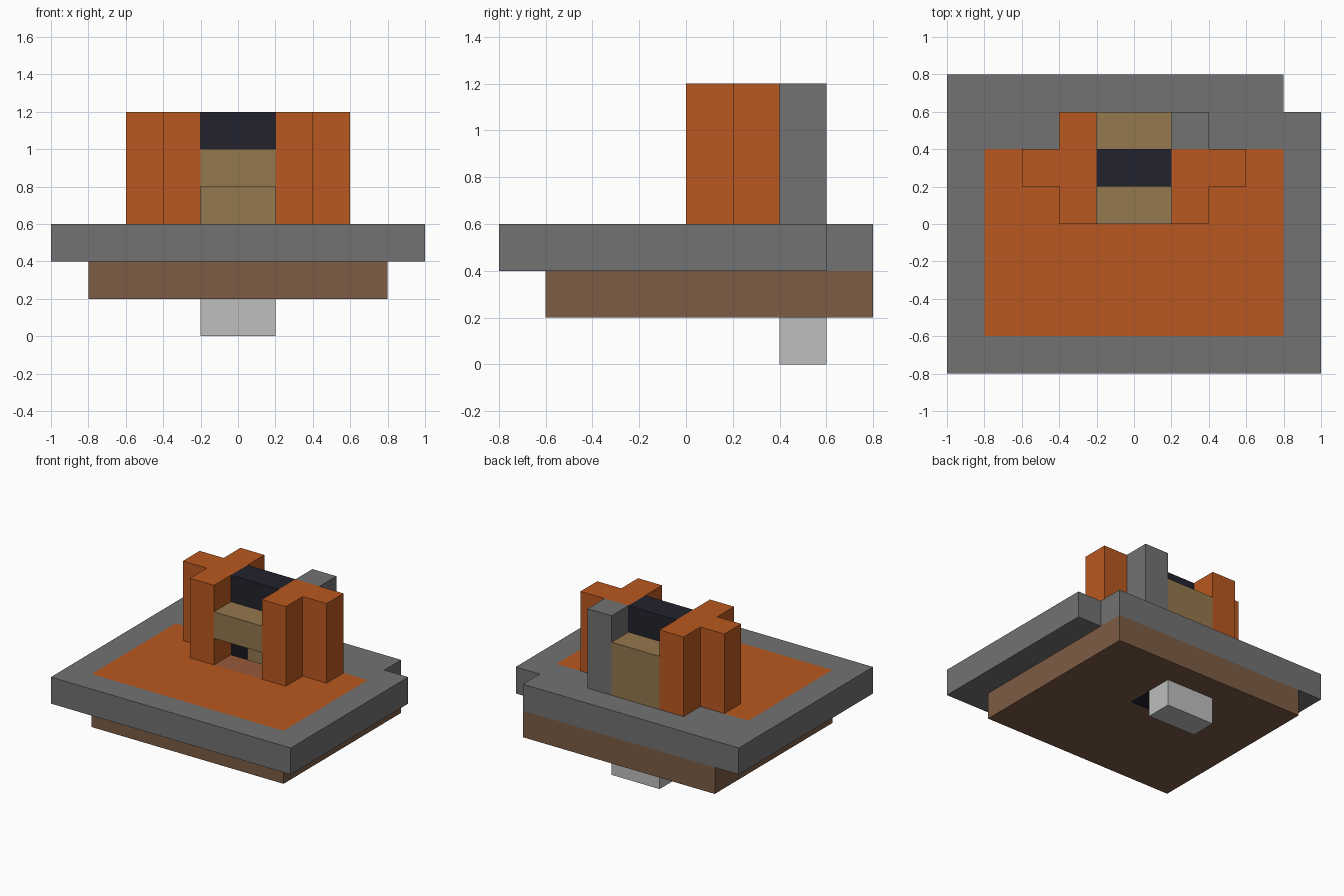
import bpy
import bmesh
from mathutils import Vector

cube = bpy.data.objects.get("Cube")
if cube:
    bpy.data.objects.remove(cube, do_unlink=True)

U = 0.2  # block size; all parts are measured in blocks


def material(name, code):
    srgb = [int(code[i:i + 2], 16) / 255 for i in (0, 2, 4)]
    linear = [c / 12.92 if c <= 0.04045 else ((c + 0.055) / 1.055) ** 2.4 for c in srgb]
    mat = bpy.data.materials.new(name)
    mat.use_nodes = True
    mat.diffuse_color = (*linear, 1)
    bsdf = next(n for n in mat.node_tree.nodes if n.type == "BSDF_PRINCIPLED")
    bsdf.inputs["Base Color"].default_value = (*linear, 1)
    bsdf.inputs["Roughness"].default_value = 0.8
    return mat


orange = material("orange brick", "BA5820")
grey = material("stone grey", "727272")
brown = material("wood brown", "7D5C45")
tan = material("tan", "94784E")
dark = material("soot dark", "22222E")
light = material("light grey", "BDBFBD")
clay = material("hearth clay", "96583A")


def part(name, mat, *boxes):
    """Join boxes given as (x range, y range, z range) into one object."""
    bm = bmesh.new()
    for ranges in boxes:
        lo, hi = (Vector(r[i] for r in ranges) * U for i in (0, 1))
        verts = bmesh.ops.create_cube(bm, size=1)["verts"]
        for v in verts:
            v.co = (lo + hi) / 2 + v.co * (hi - lo)
    mesh = bpy.data.meshes.new(name)
    bm.to_mesh(mesh)
    bm.free()
    mesh.materials.append(mat)
    obj = bpy.data.objects.new(name, mesh)
    bpy.context.collection.objects.link(obj)
    return obj


def span(side, near, far):
    """x range on one side of the middle."""
    return tuple(sorted((side * near, side * far)))


PLATE, MID = (2, 3), (-1, 1)

# Underside: wooden base around the fire shaft, with a peg below
part("wood_base", brown,
     ((-4, 4), (-3, 1), (1, 2)), ((-4, 4), (2, 4), (1, 2)),
     ((-4, -1), (1, 2), (1, 2)), ((1, 4), (1, 2), (1, 2)))
part("shaft_floor", dark, (MID, (1, 2), (1, 2)))
part("bottom_peg", light, (MID, (2, 3), (0, 1)))

# Stone rim with one missing back corner
part("stone_rim", grey,
     ((-5, 5), (-4, -3), PLATE), ((-5, -4), (-3, 2), PLATE), ((4, 5), (-3, 2), PLATE),
     ((-5, -1), (2, 3), PLATE), ((1, 5), (2, 3), PLATE), ((-5, 4), (3, 4), PLATE))

# Orange floor inside the rim
part("orange_floor", orange,
     ((-4, 4), (-3, 0), PLATE), ((-4, -2), (0, 2), PLATE), ((2, 4), (0, 2), PLATE),
     ((-2, -1), (0, 1), PLATE), ((1, 2), (0, 1), PLATE))
part("hearth", clay, (MID, (0, 1), PLATE))

# Fireplace sides: brick around a sooty lining
for side, label in ((1, "left"), (-1, "right")):
    inner, outer = span(side, 1, 2), span(side, 2, 3)
    part(label + "_pillar", orange,
         (inner, (0, 1), (3, 6)), (outer, (1, 2), (3, 6)), (inner, (1, 2), (5, 6)))
    part(label + "_lining", dark, (inner, (1, 2), (2, 5)))
    part(label + "_back_pillar", grey if side > 0 else orange, (inner, (2, 3), (3, 6)))

# Mantel, back wall and flue between the sides
part("mantel", tan, (MID, (0, 1), (4, 5)))
part("back_wall", tan, (MID, (2, 3), (2, 5)))
part("flue", dark, (MID, (1, 2), (5, 6)))
